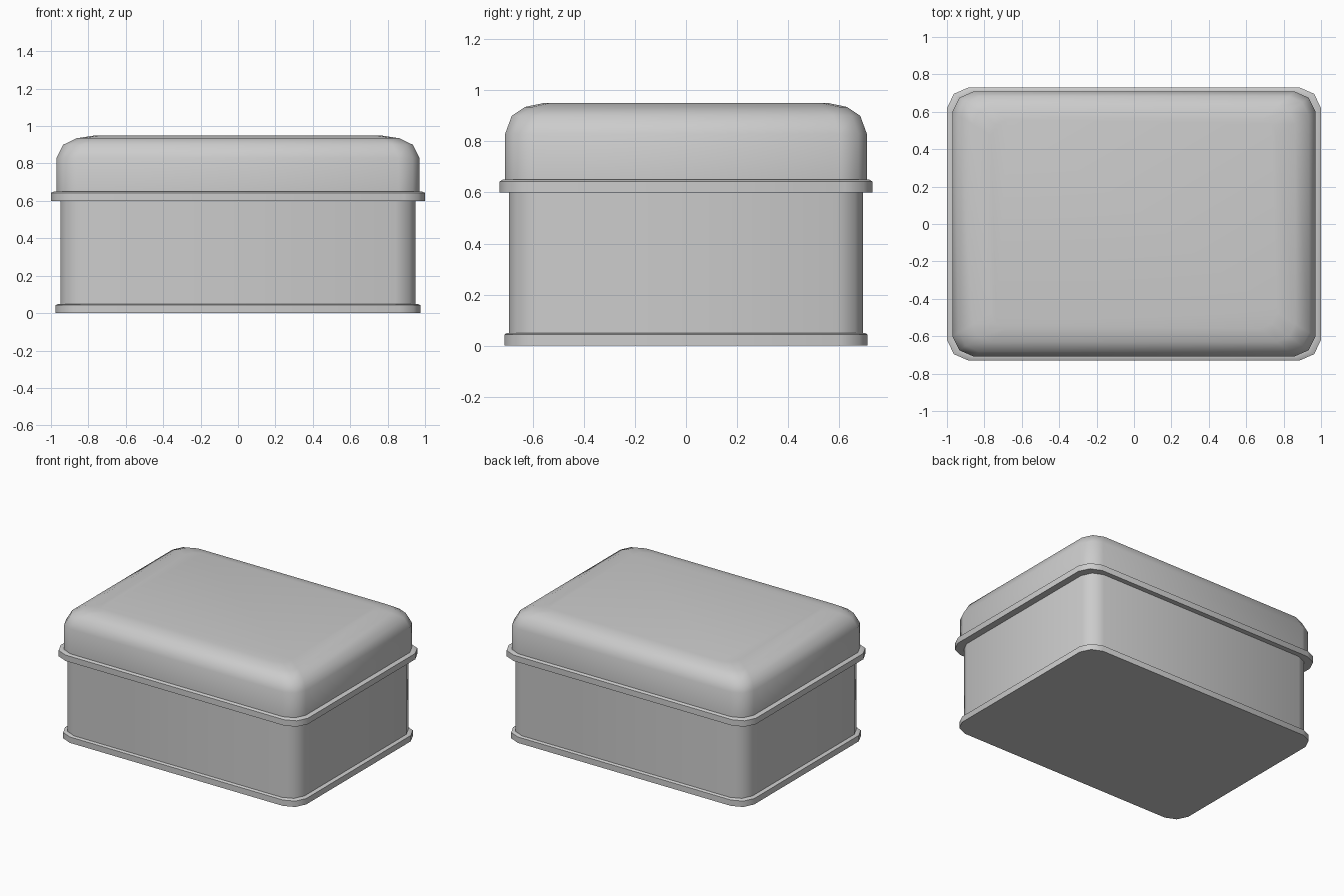
import bpy, bmesh, math

if "Cube" in bpy.data.objects:
    bpy.data.objects.remove(bpy.data.objects["Cube"])

# Quarter of the rounded-rectangle outline; every part is a scaled copy of it
CORNER = [(1.0, 0.62), (0.963, 0.696), (0.885, 0.73)]


def outline():
    q = CORNER
    return (q + [(-x, y) for x, y in reversed(q)]
            + [(-x, -y) for x, y in q] + [(x, -y) for x, y in reversed(q)])


def loft(name, profile, cap_bottom=False, cap_top=False):
    """Stack scaled outlines; profile is a list of (scale, z)."""
    bm = bmesh.new()
    rings = [[bm.verts.new((x * s, y * s, z)) for x, y in outline()]
             for s, z in profile]
    n = len(rings[0])
    for a, b in zip(rings, rings[1:]):
        for i in range(n):
            j = (i + 1) % n
            bm.faces.new((a[i], a[j], b[j], b[i]))
    if cap_bottom:
        bm.faces.new(rings[0][::-1])
    if cap_top:
        bm.faces.new(rings[-1])
    mesh = bpy.data.meshes.new(name)
    bm.to_mesh(mesh)
    bm.free()
    obj = bpy.data.objects.new(name, mesh)
    bpy.context.collection.objects.link(obj)
    bpy.ops.object.select_all(action='DESELECT')
    obj.select_set(True)
    bpy.context.view_layer.objects.active = obj
    bpy.ops.object.shade_smooth_by_angle(angle=math.radians(48))
    return obj


# Foot lip with the closed underside
loft("base_lip", [(0.975, 0), (0.975, 0.043), (0.96, 0.05), (0.95, 0.05)],
     cap_bottom=True)
# Straight box walls
loft("box_body", [(0.95, 0.05), (0.95, 0.6)])
# Protruding rim where the lid meets the box
loft("lid_rim", [(0.95, 0.6), (1.0, 0.6), (1.0, 0.643), (0.985, 0.65), (0.97, 0.65)])
# Domed lid
loft("lid", [(0.97, 0.65), (0.97, 0.83), (0.935, 0.9), (0.863, 0.935), (0.765, 0.95)],
     cap_top=True)
